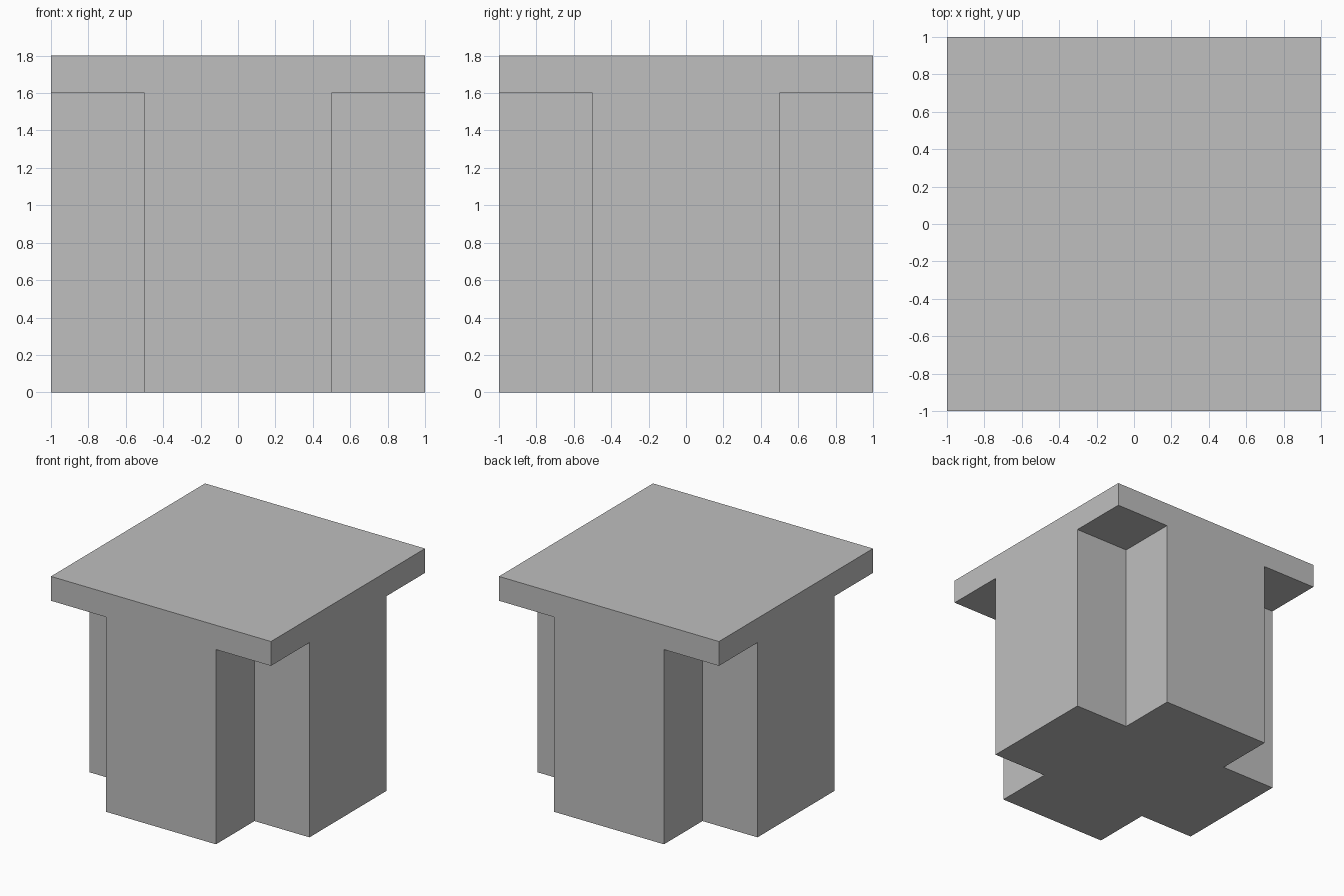
import bpy
import bmesh
import math
from mathutils import Matrix, Vector

cube = bpy.data.objects.get("Cube")
if cube:
    bpy.data.objects.remove(cube, do_unlink=True)

HALF, INNER = 1.0, 0.5      # half widths of the slab and of each column arm
HEIGHT, SLAB = 1.8, 0.2     # total height and slab thickness

grey = bpy.data.materials.new("light_grey")
grey.use_nodes = True
colour = (0.52, 0.52, 0.52, 1.0)
grey.diffuse_color = colour
grey.node_tree.nodes["Principled BSDF"].inputs["Base Color"].default_value = colour

bm = bmesh.new()

# Square top slab
bmesh.ops.create_cube(bm, size=1.0, matrix=(
    Matrix.Translation((0, 0, HEIGHT - SLAB / 2))
    @ Matrix.Diagonal((2 * HALF, 2 * HALF, SLAB, 1))))

# Cut lines that mark out the cross
for axis in (Vector((1, 0, 0)), Vector((0, 1, 0))):
    for side in (-INNER, INNER):
        bmesh.ops.bisect_plane(bm, geom=bm.verts[:] + bm.edges[:] + bm.faces[:],
                               plane_co=axis * side, plane_no=axis)

# Cross-shaped column, pulled down from the underside and flush with the slab edges
bm.normal_update()
cross = []
for f in bm.faces:
    c = f.calc_center_median()
    if f.normal.z < -0.9 and min(abs(c.x), abs(c.y)) < INNER:
        cross.append(f)
pulled = bmesh.ops.extrude_face_region(bm, geom=cross)["geom"]
bmesh.ops.translate(bm, vec=(0, 0, SLAB - HEIGHT),
                    verts=[v for v in pulled if isinstance(v, bmesh.types.BMVert)])

# Merge flush faces into single flat ones
bmesh.ops.dissolve_limit(bm, angle_limit=math.radians(1),
                         verts=bm.verts[:], edges=bm.edges[:])
bmesh.ops.recalc_face_normals(bm, faces=bm.faces[:])

mesh = bpy.data.meshes.new("slab_on_cross_column")
bm.to_mesh(mesh)
bm.free()
mesh.materials.append(grey)
bpy.context.collection.objects.link(
    bpy.data.objects.new("slab_on_cross_column", mesh))
